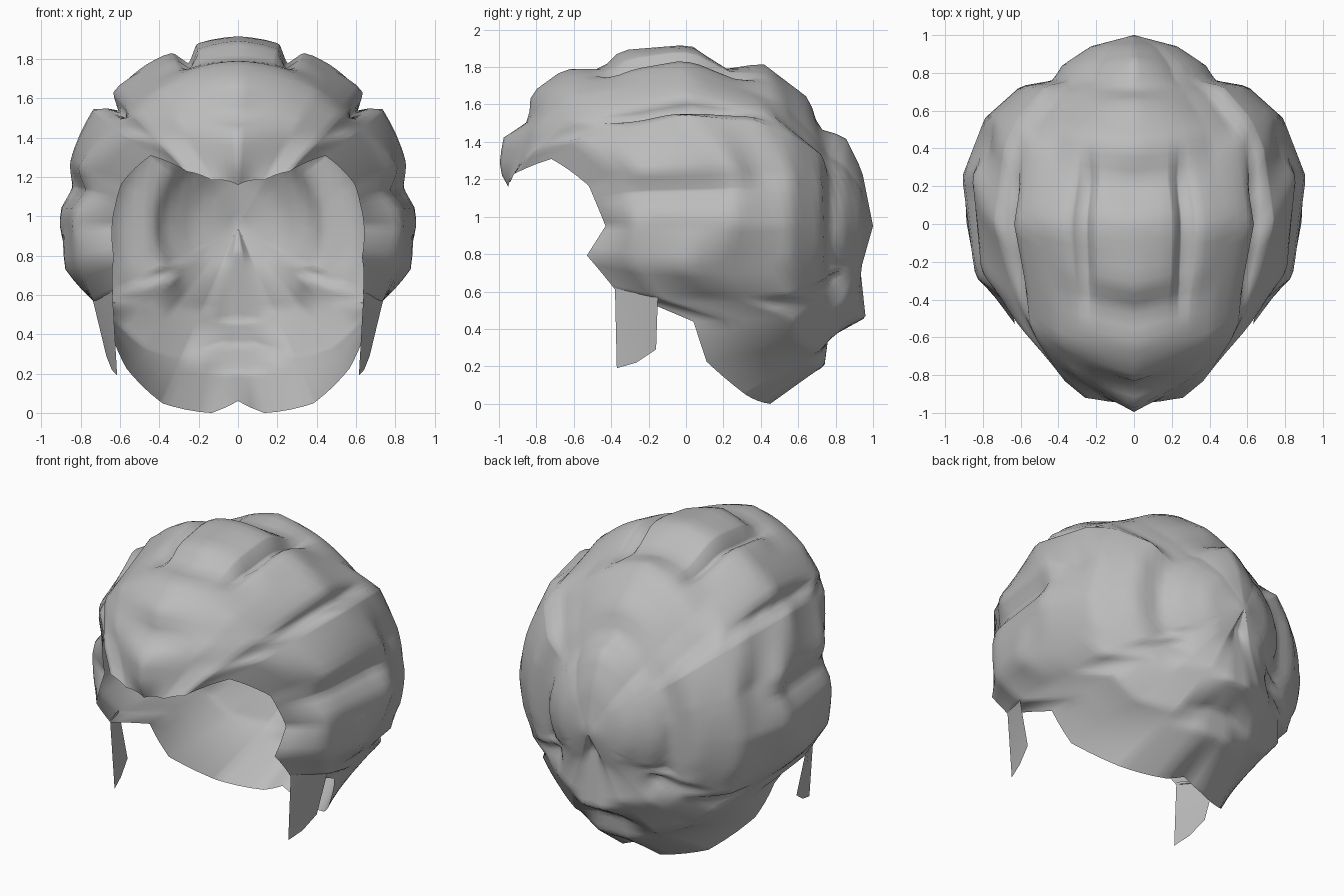
import bpy, bmesh, math

if "Cube" in bpy.data.objects:
    bpy.data.objects.remove(bpy.data.objects["Cube"])

CZ = 0.95          # height of the front-to-back axis the locks fan around
STEPS = 44         # points along each lock
BACK = [(1.0, 0.0)]
BUN = [(.76, .43), (.84, .38), (.94, .23)]     # round roll at the back
SHOULDER = [(.56, .79), (.73, .6)]             # rolls behind the ears

# Key locks: roll angle from the crown -> (y, distance from axis), hairline to back
LOCKS = {
    0: [(-.95, .21), (-1, .3), (-.98, .47), (-.84, .56), (-.83, .71), (-.65, .84), (-.45, .84),
        (-.35, .94), (.02, .97), (.21, .84), (.41, .87), (.66, .68), (.71, .52), (.85, .48), (.94, .3)],
    30: [(-.94, .27), (-.81, .61), (-.62, .8), (0, .95), (.5, .77), (.7, .54)],
    43: [(-.92, .38), (-.83, .54), (-.6, .77), (0, .94), (.45, .83), (.69, .56)],
    51: [(-.72, .57), (-.58, .74), (0, .95), (.4, .88)],
    70: [(-.52, .63), (-.25, .87), (.25, .92), (.39, .81)],
    90: [(-.43, .64), (-.28, .84), (.25, .91)],
    104: [(-.53, .65), (-.28, .84), (0, .91)],
    118: [(-.38, .72), (-.15, .83), (.3, .82)],
    128: [(.04, .83), (.3, .82)],
    142: [(.11, .92), (.6, .78), (.83, .53)],
    157: [(.32, .98), (.72, .72), (.92, .46)],
    172: [(.45, .96), (.74, .75), (.76, .6), (.96, .49), (.92, .12)],
}
GROOVES = {17: (.09, 2.5), 46: (.09, 2), 77: (.08, 5)}   # partings: depth, width


def resample(points):
    """Even points along a polyline."""
    dist = [0]
    for p, q in zip(points, points[1:]):
        dist.append(dist[-1] + math.dist(p, q))
    out, k = [], 0
    for i in range(STEPS + 1):
        d = dist[-1] * i / STEPS
        while k < len(points) - 2 and d > dist[k + 1]:
            k += 1
        t = (d - dist[k]) / (dist[k + 1] - dist[k])
        out.append([a + (b - a) * t for a, b in zip(points[k], points[k + 1])])
    return out


keys = {}
for a, p in LOCKS.items():
    rear = SHOULDER if 50 < a < 130 else []
    rear = rear + BUN if 0 < a < 130 else rear
    rear = BUN[2:] if 130 < a < 160 else rear
    keys[a] = resample(p + rear + BACK)
keys[180] = resample([(.45, .89)] + LOCKS[172][1:] + BACK)


def lock(angle):
    """Blend neighbouring key locks and press in the partings."""
    lo = max(a for a in keys if a <= angle)
    hi = min(a for a in keys if a >= angle)
    t = (angle - lo) / (hi - lo) if hi > lo else 0
    dip = sum(d * math.exp(-((angle - g) / w) ** 2) for g, (d, w) in GROOVES.items())
    rad, row = math.radians(angle), []
    for p, q in zip(keys[lo], keys[hi]):
        y, r = (u + (v - u) * t for u, v in zip(p, q))
        r *= 1 - dip * max(0, min(1, (y + .5) / .25, (.4 - y) / .25))
        row.append((r * math.sin(rad), y, CZ + r * math.cos(rad)))
    return row


def build(name, rows):
    """Skin a grid of points, mirror it, weld it and shade it smooth."""
    bm = bmesh.new()
    grid = [[bm.verts.new(c) for c in row] for row in rows]
    for r0, r1 in zip(grid, grid[1:]):
        for a, b, c, d in zip(r0, r0[1:], r1[1:], r1):
            bm.faces.new((a, b, c, d))
    geom = bm.verts[:] + bm.edges[:] + bm.faces[:]
    bmesh.ops.mirror(bm, geom=geom, axis='X', merge_dist=0.001)
    bmesh.ops.remove_doubles(bm, verts=bm.verts[:], dist=0.001)
    bmesh.ops.recalc_face_normals(bm, faces=bm.faces[:])
    for f in bm.faces:
        f.smooth = True
    me = bpy.data.meshes.new(name)
    bm.to_mesh(me)
    bm.free()
    me.materials.append(hair)
    bpy.context.collection.objects.link(bpy.data.objects.new(name, me))


hair = bpy.data.materials.new("hair_grey")
hair.diffuse_color = (0.5, 0.5, 0.5, 1)
hair.use_nodes = True
hair.node_tree.nodes["Principled BSDF"].inputs["Base Color"].default_value = hair.diffuse_color

# Open shell of rolled hair
angles = sorted(set(range(0, 181, 4)) | set(keys) | set(GROOVES) | {13, 21})
build("hair_shell", [lock(a) for a in angles])

# Thin locks hanging in front of the ears, tapering to a slanted tip
strip = []
for t in (0, .5, 1):
    front = (.64 - .025 * t, -.38 + .01 * t, .63 - .44 * t)
    rear = (.74 - .07 * t, -.15 - .01 * t, .58 - .29 * t)
    mid = [(a + b) / 2 for a, b in zip(front, rear)]
    mid[2] -= .02 * t
    strip.append([front, mid, rear])
build("sideburns", strip)
